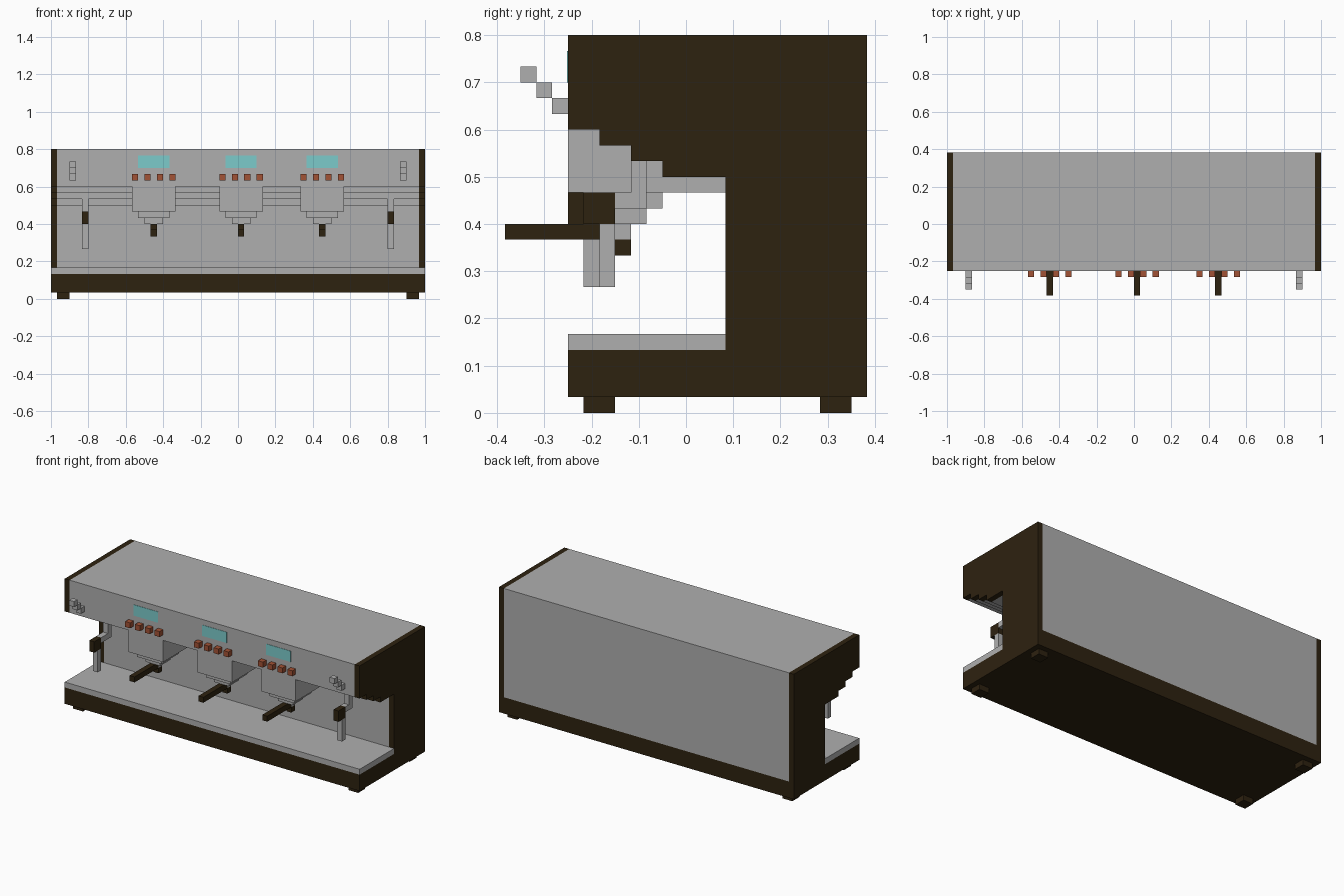
import bpy, bmesh

if "Cube" in bpy.data.objects:
    bpy.data.objects.remove(bpy.data.objects["Cube"])

U = 1 / 30  # block unit: the whole model sits on this grid


def material(name, rgb):
    m = bpy.data.materials.new(name)
    m.diffuse_color = (*rgb, 1)
    m.use_nodes = True
    m.node_tree.nodes["Principled BSDF"].inputs["Base Color"].default_value = m.diffuse_color
    return m


STEEL = material("steel_grey", (0.43, 0.43, 0.43))
DARK = material("dark_brown", (0.027, 0.016, 0.005))
COPPER = material("copper_red", (0.36, 0.085, 0.035))
TEAL = material("display_teal", (0.20, 0.60, 0.60))


def finish(name, bm, mat):
    bmesh.ops.recalc_face_normals(bm, faces=bm.faces)
    me = bpy.data.meshes.new(name)
    bm.to_mesh(me)
    bm.free()
    me.materials.append(mat)
    ob = bpy.data.objects.new(name, me)
    bpy.context.collection.objects.link(ob)
    return ob


def boxes(name, mat, *bounds):
    """One object made of boxes, each (x0, x1, y0, y1, z0, z1) in block units."""
    bm = bmesh.new()
    for b in bounds:
        vs = bmesh.ops.create_cube(bm, size=1)["verts"]
        for v in vs:
            v.co = [(b[2 * i] if v.co[i] < 0 else b[2 * i + 1]) * U for i in range(3)]
    return finish(name, bm, mat)


def extrude_x(name, mat, profile, x0, x1):
    """Extrude a (y, z) profile along x."""
    bm = bmesh.new()
    f = bm.faces.new([bm.verts.new((x0 * U, y * U, z * U)) for y, z in profile])
    new = bmesh.ops.extrude_face_region(bm, geom=[f])["geom"]
    for v in new:
        if isinstance(v, bmesh.types.BMVert):
            v.co.x = x1 * U
    return finish(name, bm, mat)


# Main housing with stepped overhang, and the dark side panels
B, W, F = 11.5, 2.5, -7.5  # back, inner wall and front positions in y
profile = [(B, 4), (B, 24), (F, 24), (F, 18), (-5.5, 18), (-5.5, 17), (-3.5, 17),
           (-3.5, 16), (-1.5, 16), (-1.5, 15), (W, 15), (W, 4)]
extrude_x("housing", STEEL, profile, -29, 29)
extrude_x("left_side_panel", DARK, profile, -30, -29)
extrude_x("right_side_panel", DARK, profile, 29, 30)

# Base, drip tray and feet
boxes("base", DARK, (-30, 30, F, B, 1, 4))
boxes("drip_tray", STEEL, (-30, 30, F, W, 4, 5))
for side, x in (("left", -29), ("right", 27)):
    boxes(side + "_front_foot", DARK, (x, x + 2, -6.5, -4.5, 0, 1))
    boxes(side + "_back_foot", DARK, (x, x + 2, 8.5, 10.5, 0, 1))

# Three brewing groups
for tag, c in (("left", -13.5), ("middle", 0.5), ("right", 13.5)):
    boxes(tag + "_group_head", STEEL,
          (c - 3.5, c + 3.5, F, W, 14, 18),
          (c - 2.5, c + 2.5, -6.5, -1.5, 13, 14),
          (c - 1.5, c + 1.5, -5.5, -2.5, 12, 13),
          (c - 0.5, c + 0.5, -4.5, -3.5, 11, 12))
    boxes(tag + "_filter_handle", DARK, (c - 0.5, c + 0.5, -11.5, -4.5, 11, 12))
    boxes(tag + "_spout", DARK, (c - 0.5, c + 0.5, -4.5, -3.5, 10, 11))
    boxes(tag + "_buttons", COPPER,
          *[(c - 3.5 + 2 * i, c - 2.5 + 2 * i, -8.5, F, 19, 20) for i in range(4)])
    boxes(tag + "_display", TEAL, (c - 2.5, c + 2.5, F - 0.06, F, 21, 23))

# Steam wands (left one swung slightly further forward) and stepped levers
for side, x, y in (("left", -25, -6.5), ("right", 24, -5.5)):
    boxes(side + "_steam_wand", STEEL,
          (x, x + 1, -3.5, -2.5, 14, 16),
          (x, x + 1, y + 1, -2.5, 13, 14),
          (x, x + 1, y, y + 1, 8, 12))
    boxes(side + "_wand_grip", DARK, (x, x + 1, y - 1, y + 1, 12, 14))
for side, x in (("left", -27), ("right", 26)):
    boxes(side + "_steam_lever", STEEL,
          *[(x, x + 1, -8.5 - i, -7.5 - i, 19 + i, 20 + i) for i in range(3)])
